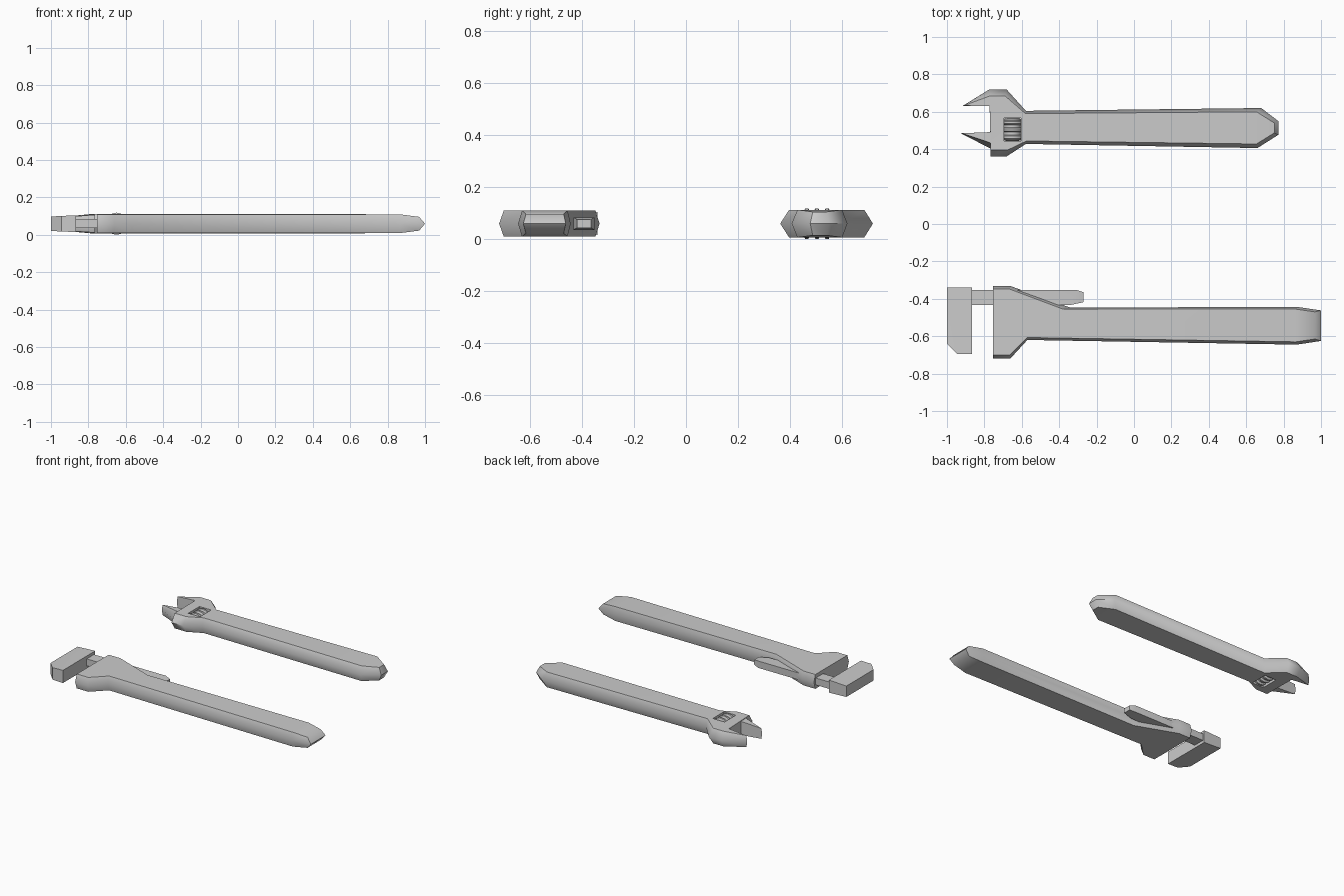
import bpy, bmesh, math

if "Cube" in bpy.data.objects:
    bpy.data.objects.remove(bpy.data.objects["Cube"])

ZC = 0.059  # mid height of both wrenches


def finish(obj, angle=50):
    bpy.ops.object.select_all(action='DESELECT')
    obj.select_set(True)
    bpy.context.view_layer.objects.active = obj
    bpy.ops.object.shade_smooth_by_angle(angle=math.radians(angle))


def mesh_object(name, bm):
    bmesh.ops.recalc_face_normals(bm, faces=bm.faces[:])
    me = bpy.data.meshes.new(name)
    bm.to_mesh(me)
    bm.free()
    obj = bpy.data.objects.new(name, me)
    bpy.context.collection.objects.link(obj)
    return obj


def slab(name, pts, caps=None):
    """Bevel-sided slab, mirrored in z: each point is (mid x, mid y, cap x, cap y, half height)."""
    bm = bmesh.new()
    n = len(pts)
    mid = [bm.verts.new((p[0], p[1], ZC)) for p in pts]
    for s in (1, -1):
        cap = [bm.verts.new((p[2], p[3], ZC + s * p[4])) for p in pts]
        for i in range(n):
            j = (i + 1) % n
            bm.faces.new((mid[i], mid[j], cap[j], cap[i]))
        for group in caps or [range(n)]:
            bm.faces.new([cap[i] for i in group])
    return mesh_object(name, bm)


def plain(pts):
    """Points with straight sides: (x, y, half height)."""
    return [(x, y, x, y, h) for x, y, h in pts]


# Pipe wrench: handle with fixed jaw
H = 0.05
finish(slab("pipe_wrench_handle", [
    (-.755, -.718, -.755, -.70, H), (-.66, -.718, -.665, -.70, H),
    (-.57, -.62, -.57, -.607, H), (.87, -.645, .865, -.63, H),
    (1.0, -.625, .968, -.615, .037), (1.0, -.462, .968, -.47, .037),
    (.87, -.443, .865, -.455, H), (-.34, -.447, -.38, -.455, H),
    (-.66, -.332, -.665, -.348, H), (-.755, -.332, -.755, -.348, H)],
    [(0, 1, 2, 3, 6, 7, 8, 9), (3, 4, 5, 6)]))

# Pipe wrench: sliding hook jaw and its shank
finish(slab("hook_jaw", plain([
    (-1, -.34, .038), (-1, -.64, .038), (-.945, -.695, .042),
    (-.865, -.695, .044), (-.865, -.34, .044)]),
    [(0, 1, 2), (0, 2, 3, 4)]), 20)
finish(slab("hook_shank", plain([
    (-.9, -.352, .024), (-.9, -.433, .024), (-.34, -.433, .024),
    (-.27, -.418, .016), (-.27, -.365, .016), (-.31, -.352, .024)]),
    [(0, 1, 2, 5), (2, 3, 4, 5)]), 20)

# Adjustable wrench: handle with upper jaw
H = 0.053
body = slab("adjustable_wrench_handle", [
    (-.915, .632, -.91, .633, .040), (-.772, .63, -.772, .63, .050),
    (-.766, .362, -.766, .396, H), (-.68, .362, -.675, .396, H),
    (-.578, .428, -.575, .444, H), (.66, .406, .655, .428, H),
    (.772, .477, .75, .487, .045), (.772, .55, .75, .54, .045),
    (.68, .62, .655, .60, H), (-.578, .605, -.58, .59, H),
    (-.68, .718, -.69, .685, H), (-.776, .718, -.77, .685, H)],
    [(0, 1, 11), (1, 2, 3, 4, 5, 8, 9, 10, 11), (5, 6, 7, 8)])

# Window for the worm screw
bpy.ops.mesh.primitive_cube_add(size=1, location=(-.65, .506, ZC))
cutter = bpy.context.object
cutter.name = "window_cutter"
cutter.scale = (.091, .124, .3)
cutter.hide_render = True
mod = body.modifiers.new("window", 'BOOLEAN')
mod.object = cutter
mod.solver = 'EXACT'
bpy.context.view_layer.objects.active = body
bpy.ops.object.modifier_apply(modifier=mod.name)
bpy.data.objects.remove(cutter)
finish(body)

# Adjustable wrench: moving lower jaw
finish(slab("moving_jaw", [
    (-.927, .485, -.922, .485, .036), (-.75, .395, -.75, .428, .049),
    (-.75, .492, -.75, .492, .049)]))

# Worm screw: ringed profile spun around the y axis
profile = [(.0, .444), (.03, .444), (.046, .447)]
for y in (.464, .503, .542):
    profile += [(.046, y - .012), (.059, y - .006), (.059, y + .006), (.046, y + .012)]
profile += [(.046, .562), (.03, .568), (.0, .568)]
bm = bmesh.new()
verts = [bm.verts.new((-.65, y, ZC + r)) for r, y in profile]
edges = [bm.edges.new(pair) for pair in zip(verts, verts[1:])]
bmesh.ops.spin(bm, geom=verts + edges, cent=(-.65, 0, ZC), axis=(0, 1, 0),
               angle=math.tau, steps=16)
bmesh.ops.remove_doubles(bm, verts=bm.verts[:], dist=1e-4)
finish(mesh_object("worm_screw", bm), 40)
